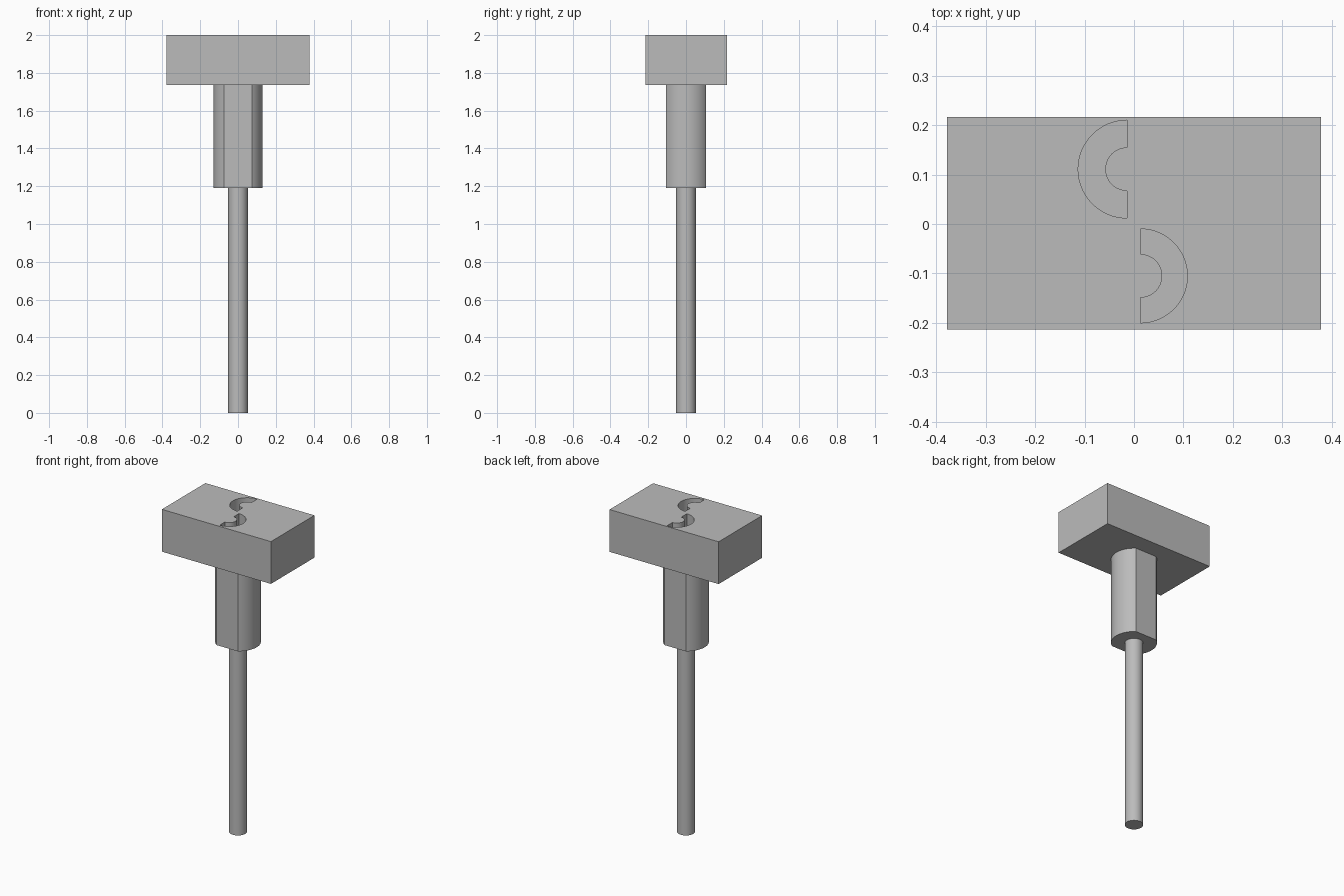
import bpy, bmesh, math

default = bpy.data.objects.get("Cube")
if default:
    bpy.data.objects.remove(default)

GREY = (0.5, 0.5, 0.5, 1)
grey = bpy.data.materials.new("plain_grey")
grey.use_nodes = True
grey.diffuse_color = GREY
grey.node_tree.nodes["Principled BSDF"].inputs["Base Color"].default_value = GREY


def arc(cx, cy, r, start, end, steps):
    """Points along an arc, angles in degrees."""
    angles = [math.radians(start + (end - start) * i / steps) for i in range(steps + 1)]
    return [(cx + r * math.cos(a), cy + r * math.sin(a)) for a in angles]


def prism(name, outline, z0, z1, helper=False):
    """Extrude a flat outline from z0 up to z1."""
    bm = bmesh.new()
    base = bm.faces.new([bm.verts.new((x, y, z0)) for x, y in outline])
    top = bmesh.ops.extrude_face_region(bm, geom=[base])["geom"]
    bmesh.ops.translate(bm, vec=(0, 0, z1 - z0),
                        verts=[v for v in top if isinstance(v, bmesh.types.BMVert)])
    bmesh.ops.recalc_face_normals(bm, faces=bm.faces)
    mesh = bpy.data.meshes.new(name)
    bm.to_mesh(mesh)
    bm.free()
    mesh.materials.append(grey)
    obj = bpy.data.objects.new(name, mesh)
    bpy.context.collection.objects.link(obj)
    obj.hide_render = helper
    return obj


def smooth(obj):
    bpy.ops.object.select_all(action="DESELECT")
    obj.select_set(True)
    bpy.context.view_layer.objects.active = obj
    bpy.ops.object.shade_smooth_by_angle(angle=math.radians(25))


# Rectangular head block
W, FRONT, BACK, TOP = 0.378, -0.214, 0.217, 2.0
HEAD_Z, COLLAR_Z = 1.735, 1.19
head = prism("head_block", [(-W, FRONT), (W, FRONT), (W, BACK), (-W, BACK)], HEAD_Z, TOP)

# Two half-ring grooves sunk into the top, facing opposite ways
for name, cx, cy, outer, inner, start in (
        ("back_groove_cutter", -0.014, 0.111, 0.099, 0.044, 90),
        ("front_groove_cutter", 0.013, -0.105, 0.095, 0.044, -90)):
    outline = (arc(cx, cy, outer, start, start + 180, 40)
               + arc(cx, cy, inner, start + 180, start, 40))
    cutter = prism(name, outline, TOP - 0.13, TOP + 0.05, helper=True)
    cut = head.modifiers.new(name, "BOOLEAN")
    cut.operation = "DIFFERENCE"
    cut.solver = "EXACT"
    cut.object = cutter
    bpy.context.view_layer.objects.active = head
    bpy.ops.object.modifier_apply(modifier=cut.name)
    bpy.data.objects.remove(cutter)
smooth(head)

# Round collar with flats at front and back
R, FLAT = 0.13, 0.107
half = math.degrees(math.asin(FLAT / R))
collar = prism("flatted_collar",
               arc(0, 0, R, -half, half, 32) + arc(0, 0, R, 180 - half, 180 + half, 32),
               COLLAR_Z, HEAD_Z)
smooth(collar)

# Long thin rod
rod = prism("rod", arc(0, 0, 0.052, 0, 360, 64)[:-1], 0, COLLAR_Z)
smooth(rod)
